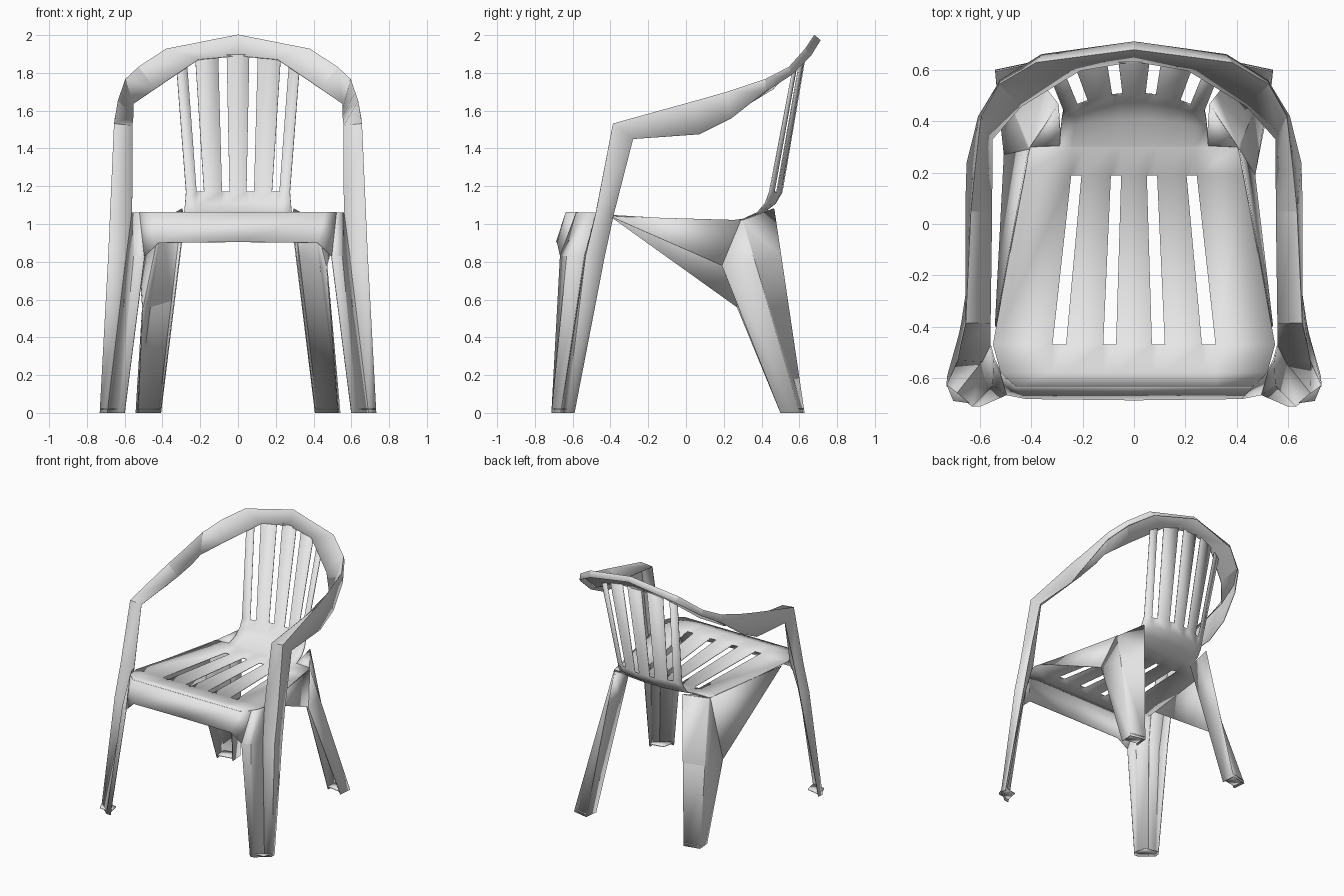
import bpy
import bmesh
from mathutils import Vector

old = bpy.data.objects.get("Cube")
if old:
    bpy.data.objects.remove(old)

plastic = bpy.data.materials.new("light_grey_plastic")
plastic.use_nodes = True
colour = (0.8, 0.8, 0.8, 1)
plastic.diffuse_color = colour
plastic.node_tree.nodes["Principled BSDF"].inputs["Base Color"].default_value = colour


def sheet(name, sections, skip=lambda row, col: False, smooth=0.35):
    """Loft a thin sheet through rows of points, leaving out skipped cells."""
    bm = bmesh.new()
    grid = [[bm.verts.new(p) for p in row] for row in sections]
    for r in range(len(grid) - 1):
        for c in range(len(grid[r]) - 1):
            if not skip(r, c):
                bm.faces.new((grid[r][c], grid[r][c + 1], grid[r + 1][c + 1], grid[r + 1][c]))
    return finish(name, bm, smooth)


def plate(name, points):
    bm = bmesh.new()
    bm.faces.new([bm.verts.new(p) for p in points])
    return finish(name, bm, 0.35)


def finish(name, bm, smooth):
    bmesh.ops.remove_doubles(bm, verts=bm.verts, dist=0.0005)
    loose = [v for v in bm.verts if not v.link_faces]
    bmesh.ops.delete(bm, geom=loose, context="VERTS")
    bmesh.ops.recalc_face_normals(bm, faces=bm.faces)
    mesh = bpy.data.meshes.new(name)
    bm.to_mesh(mesh)
    bm.free()
    mesh.materials.append(plastic)
    obj = bpy.data.objects.new(name, mesh)
    bpy.context.collection.objects.link(obj)
    solid = obj.modifiers.new("thickness", "SOLIDIFY")
    solid.thickness = 0.006
    solid.offset = 0
    bpy.ops.object.select_all(action="DESELECT")
    obj.select_set(True)
    bpy.context.view_layer.objects.active = obj
    bpy.ops.object.shade_smooth_by_angle(angle=smooth)
    return obj


def flip(points, side):
    return [(side * x, y, z) for x, y, z in points]


# Seat and back: one curved shell; the odd columns are slots
rows = [  # y, z, half-widths of slat edges, plan curvature
    (-0.635, 1.06, (0.07, 0.12, 0.27, 0.32, 0.46), 0),
    (-0.58, 1.06, (0.07, 0.12, 0.27, 0.32, 0.52), 0),
    (-0.47, 1.05, (0.07, 0.12, 0.265, 0.318, 0.55), 0),
    (0.19, 1.01, (0.05, 0.09, 0.205, 0.245, 0.43), 0),
    (0.30, 1.025, (0.05, 0.09, 0.20, 0.24, 0.405), 0),
    (0.305, 1.027, (0.05, 0.09, 0.20, 0.24, 0.29), 0),
    (0.41, 1.06, (0.05, 0.09, 0.19, 0.23, 0.285), 0.4),
    (0.475, 1.11, (0.05, 0.085, 0.185, 0.225, 0.28), 0.7),
    (0.51, 1.17, (0.045, 0.085, 0.18, 0.22, 0.275), 0.9),
    (0.635, 1.90, (0.06, 0.105, 0.225, 0.27, 0.325), 0.65),
]
shell = []
for y, z, halves, k in rows:
    drop = 0.75 if z > 1.8 else 0
    xs = [-x for x in reversed(halves)] + list(halves)
    shell.append([(x, y - k * x * x, z - drop * x * x) for x in xs])
sheet("seat_and_back", shell, lambda r, c: c % 2 == 1 and r in (2, 8), smooth=0.6)

# Front apron under the seat edge
top = [(0.52, -0.58, 1.06), (0.46, -0.635, 1.06), (0, -0.635, 1.06)]
low = [(0.495, -0.665, 0.83), (0.42, -0.68, 0.90), (0, -0.685, 0.905)]
sheet("front_apron", [p + flip(p[1::-1], -1) for p in (top, low)], smooth=0.6)

# Arms: one band of inner edge, ridge and flange, from foot over the back to foot
band = [
    [(0.69, -0.66, 0), (0.73, -0.63, 0), (0.725, -0.59, 0)],
    [(0.59, -0.535, 0.83), (0.685, -0.53, 0.83), (0.68, -0.43, 0.83)],
    [(0.56, -0.475, 1.06), (0.675, -0.475, 1.06), (0.67, -0.38, 1.06)],
    [(0.56, -0.385, 1.52), (0.655, -0.385, 1.53), (0.655, -0.28, 1.45)],
    [(0.555, 0.05, 1.57), (0.635, 0.05, 1.65), (0.655, 0.07, 1.475)],
    [(0.555, 0.22, 1.60), (0.62, 0.21, 1.695), (0.65, 0.24, 1.56)],
    [(0.555, 0.33, 1.635), (0.595, 0.42, 1.765), (0.605, 0.42, 1.70)],
    [(0.44, 0.46, 1.715), (0.525, 0.545, 1.83), (0.52, 0.56, 1.79)],
    [(0.21, 0.60, 1.87), (0.38, 0.63, 1.925), (0.36, 0.66, 1.89)],
    [(0, 0.635, 1.89), (0, 0.68, 2.0), (0, 0.71, 1.97)],
]
sheet("arm_band", band + [flip(s, -1) for s in reversed(band[:-1])])

# Front leg inner panels, from the apron corner round to the arm band
front_leg = [
    [(0.60, -0.71, 0), (0.63, -0.71, 0), (0.69, -0.66, 0)],
    [(0.495, -0.665, 0.83), (0.55, -0.63, 0.83), (0.59, -0.535, 0.83)],
    [(0.52, -0.58, 1.06), (0.545, -0.53, 1.06), (0.56, -0.475, 1.06)],
]
front_foot = [(0.60, -0.705, 0.02), (0.705, -0.69, 0.02), (0.73, -0.63, 0.02),
              (0.725, -0.59, 0.02), (0.62, -0.61, 0.02)]

# Rear legs: outer panel, slanting back panel and inner panel, open to the front
leg_top = [(0.41, 0.29, 1.02), (0.405, 0.30, 1.02), (0.295, 0.465, 1.08), (0.285, 0.30, 1.02)]
leg_low = [(0.53, 0.50, 0), (0.54, 0.60, 0), (0.42, 0.625, 0), (0.41, 0.52, 0)]
skirts = {1: (0.47, 0.19, 0.78), -1: (0.505, 0.27, 0.56)}

for side, label in ((1, "left"), (-1, "right")):
    sheet(label + "_front_leg", [flip(s, side) for s in front_leg])
    plate(label + "_front_foot", flip(front_foot, side))

    corner = skirts[side]
    t = 1 - corner[2] / 1.02
    middle = [corner] + [tuple(Vector(a).lerp(Vector(b), t))
                         for a, b in zip(leg_top[1:], leg_low[1:])]
    sheet(label + "_rear_leg", [flip(s, side) for s in (leg_top, middle, leg_low)])
    plate(label + "_rear_foot", flip([(x, y, 0.02) for x, y, z in leg_low], side))
    plate(label + "_side_skirt", flip([(0.54, -0.40, 1.04), leg_top[0], corner], side))
    # Gusset rising from the seat corner to the foot of the back
    plate(label + "_corner_gusset", flip(leg_top[1:], side))
